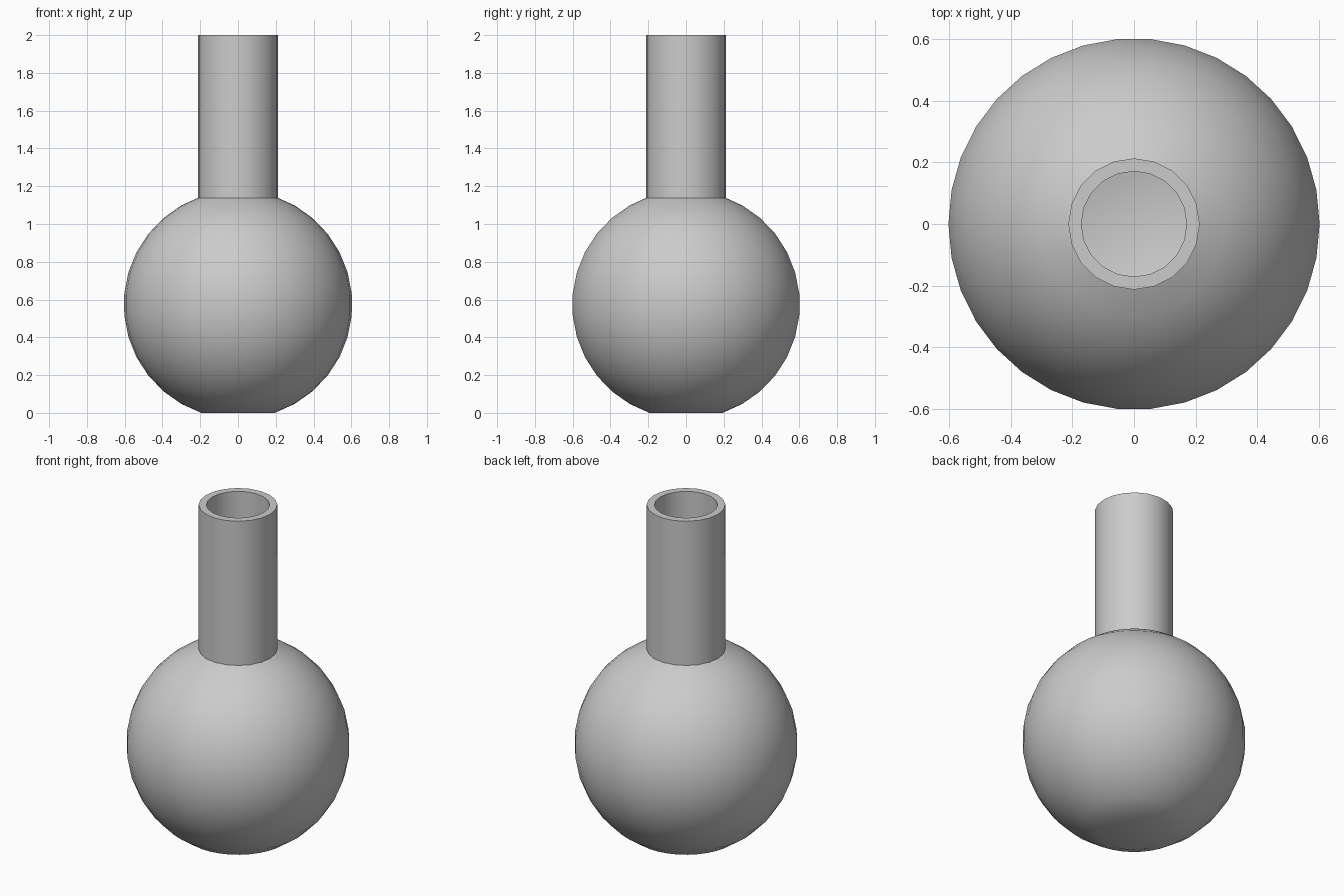
import bpy, math

if "Cube" in bpy.data.objects:
    bpy.data.objects.remove(bpy.data.objects["Cube"])

glass = bpy.data.materials.new("plain_grey")
glass.diffuse_color = (0.6, 0.6, 0.6, 1)
glass.use_nodes = True
glass.node_tree.nodes["Principled BSDF"].inputs["Base Color"].default_value = glass.diffuse_color


def lathe(name, profile, sides, turn=0.0, closed=False):
    """Revolve (radius, z) points about z; a radius of 0 makes a pole."""
    verts, faces, rings = [], [], []
    for r, z in profile:
        if r == 0:
            rings.append([len(verts)] * sides)
            verts.append((0, 0, z))
        else:
            rings.append(list(range(len(verts), len(verts) + sides)))
            for i in range(sides):
                a = turn + 2 * math.pi * i / sides
                verts.append((r * math.cos(a), r * math.sin(a), z))
    pairs = list(zip(rings, rings[1:]))
    if closed:
        pairs.append((rings[-1], rings[0]))
    for lo, hi in pairs:
        for i in range(sides):
            j = (i + 1) % sides
            quad = [lo[i], lo[j], hi[j], hi[i]]
            faces.append(list(dict.fromkeys(quad)))
    mesh = bpy.data.meshes.new(name)
    mesh.from_pydata(verts, [], faces)
    mesh.materials.append(glass)
    obj = bpy.data.objects.new(name, mesh)
    bpy.context.collection.objects.link(obj)
    bpy.ops.object.select_all(action='DESELECT')
    obj.select_set(True)
    bpy.context.view_layer.objects.active = obj
    bpy.ops.object.shade_smooth_by_angle(angle=math.radians(32))
    return obj


def arc(radius, centre, low, top_r, steps):
    """Sphere profile from the flat base up to the neck opening."""
    a0 = math.asin((low - centre) / radius)
    a1 = math.acos(top_r / radius)
    return [(radius * math.cos(a0 + (a1 - a0) * i / steps),
             centre + radius * math.sin(a0 + (a1 - a0) * i / steps))
            for i in range(steps + 1)]


# Hollow round bulb with a flat base, open under the neck
R, WALL, CENTRE = 0.605, 0.042, 0.573
outer = arc(R, CENTRE, 0.0, 0.195, 13)
inner = arc(R - WALL, CENTRE, WALL, 0.195, 13)
lathe("bulb", [(0, 0)] + outer + inner[::-1] + [(0, WALL)], 34)

# Open tube neck, its foot sunk into the bulb wall
lathe("neck", [(0.213, 1.11), (0.213, 2.0), (0.171, 2.0), (0.171, 1.11)],
      20, math.pi / 2, closed=True)
